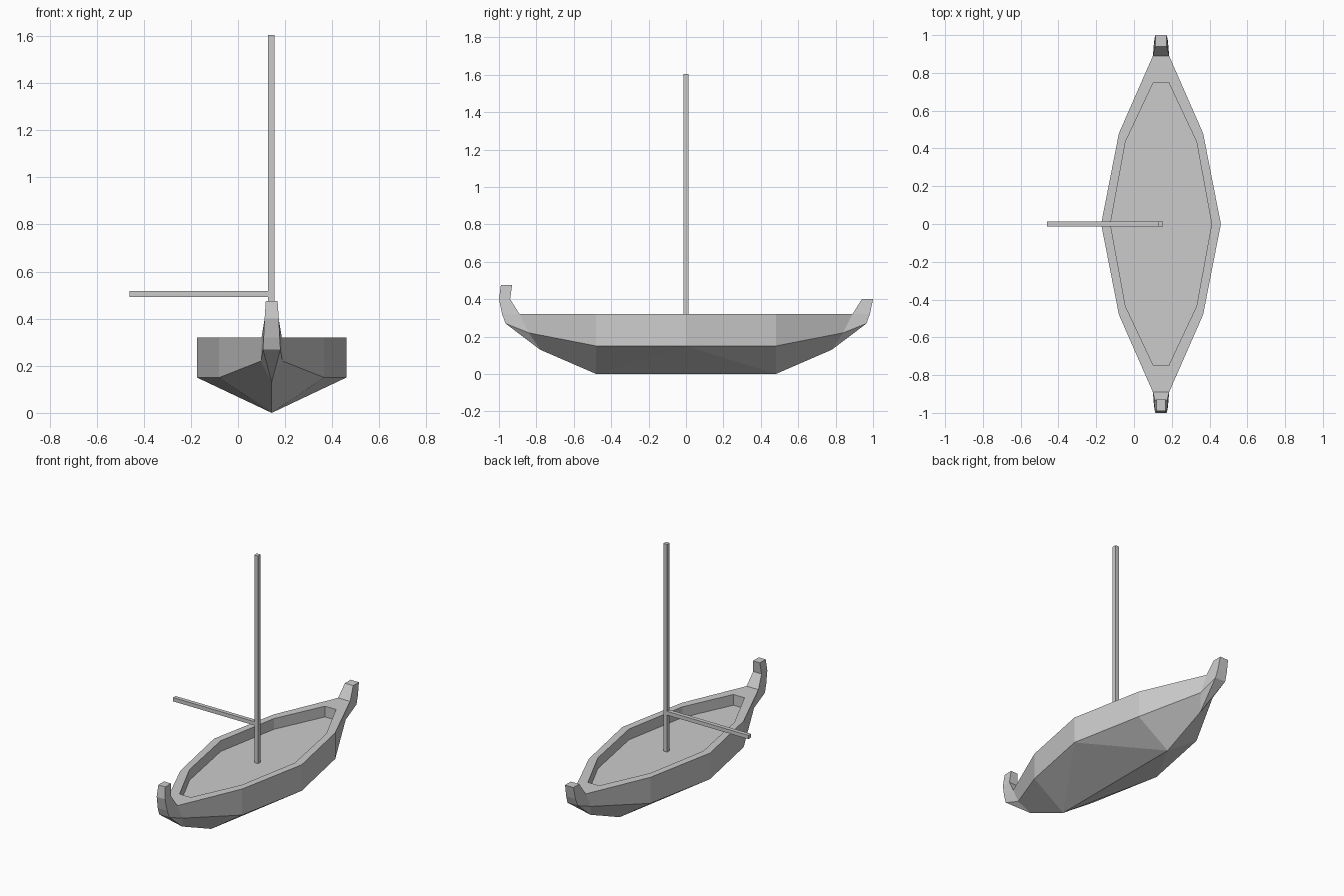
import bpy, bmesh

if "Cube" in bpy.data.objects:
    bpy.data.objects.remove(bpy.data.objects["Cube"])

CX = 0.143  # hull centreline

# Quarter-hull points (x from centreline, y, z)
P = {
    "rim0": (.317, 0, .32), "rim1": (.223, .48, .32), "rim2": (.043, .89, .32),
    "chine0": (.317, 0, .15), "chine1": (.223, .48, .15), "chine2": (.046, .84, .22),
    "keel1": (0, .48, 0), "keel2": (0, .78, .13),
    "in0": (.268, 0, .32), "in1": (.188, .435, .32), "in2": (.04, .75, .32),
    "fl0": (.268, 0, .25), "fl1": (.188, .435, .25), "fl2": (.04, .75, .25),
    "stem": (.037, .965, .27), "mid": (.034, .983, .32),
    "out": (.030, 1.0, .40), "inn": (.030, .94, .40),
    "tip_out": (.025, .99, .475), "tip_in": (.025, .93, .475),
}
# Side faces, repeated in every quarter
SIDES = ["rim0 rim1 chine1 chine0", "rim1 rim2 chine2 chine1",
         "chine0 chine1 keel1", "chine1 chine2 keel2 keel1", "chine2 stem keel2",
         "rim0 rim1 in1 in0", "rim1 rim2 in2 in1",
         "in0 in1 fl1 fl0", "in1 in2 fl2 fl1",
         "rim2 chine2 stem mid", "rim2 mid out inn"]
# Edges bridged across the centreline
BRIDGES = ["fl0 fl1", "fl1 fl2", "in2 fl2", "in2 rim2", "stem mid", "mid out", "rim2 inn"]

bm = bmesh.new()


def pt(name, sx, sy):
    x, y, z = P[name]
    return bm.verts.new((CX + sx * x, sy * y, z))


def side(names, sy):
    for sx in (-1, 1):
        bm.faces.new([pt(n, sx, sy) for n in names.split()])


def bridge(names, sy):
    a, b = names.split()
    bm.faces.new([pt(a, 1, sy), pt(b, 1, sy), pt(b, -1, sy), pt(a, -1, sy)])


# Hull with hollow deck, both ends
for sy in (-1, 1):
    for s in SIDES:
        side(s, sy)
    for b in BRIDGES:
        bridge(b, sy)
    bm.faces.new([pt("keel2", 1, sy), pt("stem", 1, sy), pt("stem", -1, sy)])
# Central bottom panels
for sx in (-1, 1):
    bm.faces.new([pt("chine0", sx, 1), pt("keel1", sx, 1), pt("keel1", sx, -1)])
# Short post at the back, taller curled post at the front
bridge("out inn", 1)
side("out tip_out tip_in inn", -1)
for b in ("out tip_out", "tip_out tip_in", "tip_in inn"):
    bridge(b, -1)

bmesh.ops.remove_doubles(bm, verts=bm.verts, dist=1e-4)
bmesh.ops.recalc_face_normals(bm, faces=bm.faces)
mesh = bpy.data.meshes.new("hull")
bm.to_mesh(mesh)
bm.free()
bpy.context.collection.objects.link(bpy.data.objects.new("hull", mesh))


def box(name, lo, hi):
    bpy.ops.mesh.primitive_cube_add(size=1, location=[(a + b) / 2 for a, b in zip(lo, hi)])
    ob = bpy.context.object
    ob.name = name
    ob.scale = [b - a for a, b in zip(lo, hi)]
    bpy.ops.object.transform_apply(location=False, rotation=False, scale=True)


# Mast and boom
box("mast", (.127, -.013, .24), (.154, .013, 1.605))
box("boom", (-.46, -.012, .492), (.14, .014, .517))
